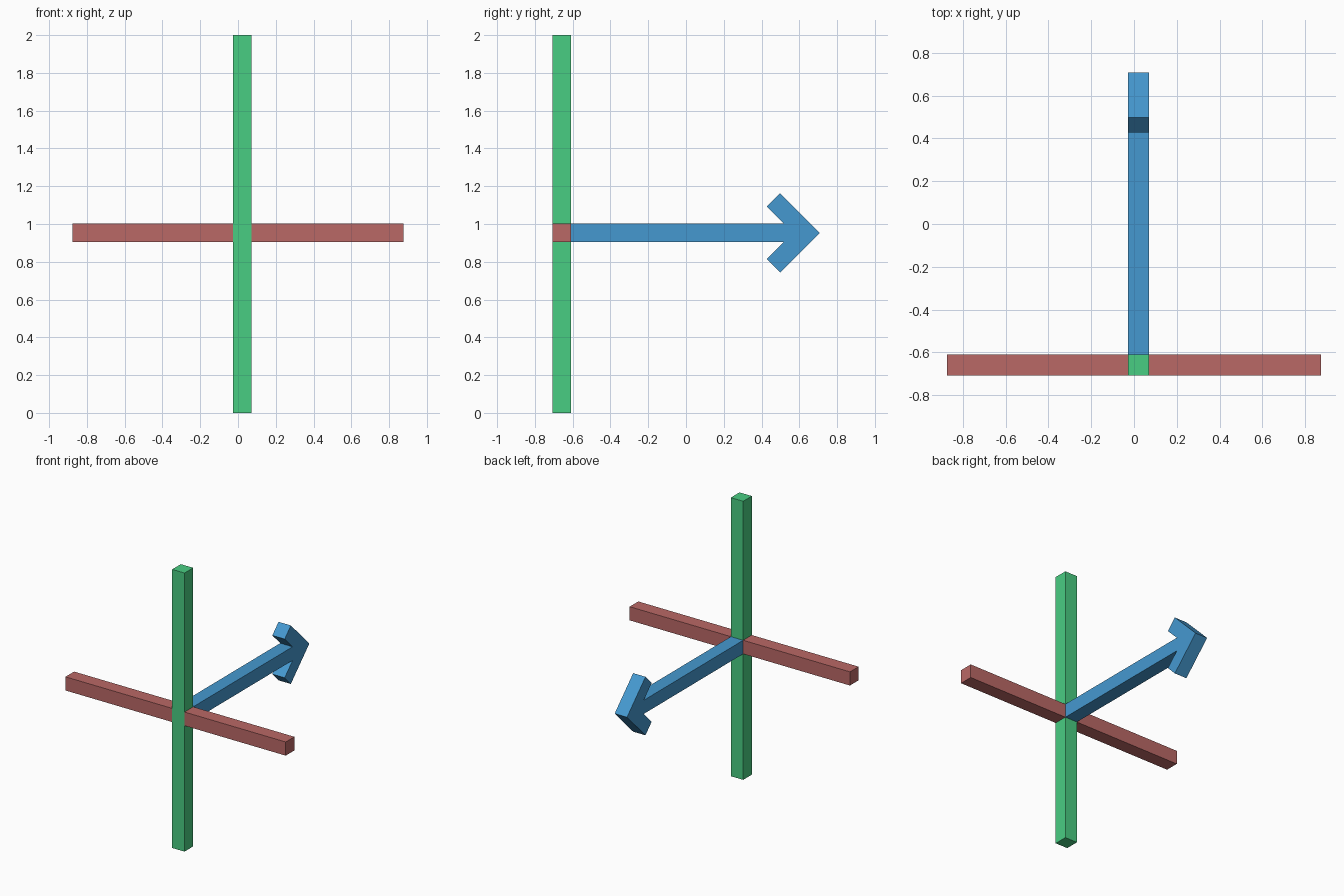
import bpy, bmesh

if "Cube" in bpy.data.objects:
    bpy.data.objects.remove(bpy.data.objects["Cube"])


def material(name, rgb):
    """Flat material from 0-255 display values, converted to linear."""
    lin = [((c / 255 + 0.055) / 1.055) ** 2.4 for c in rgb]
    m = bpy.data.materials.new(name)
    m.diffuse_color = (*lin, 1)
    m.use_nodes = True
    m.node_tree.nodes["Principled BSDF"].inputs["Base Color"].default_value = m.diffuse_color
    return m


def prism(name, profile, x0, x1, mat):
    """Extrude a (y, z) profile along x from x0 to x1."""
    bm = bmesh.new()
    face = bm.faces.new([bm.verts.new((x0, y, z)) for y, z in profile])
    ext = bmesh.ops.extrude_face_region(bm, geom=[face])
    verts = [g for g in ext["geom"] if isinstance(g, bmesh.types.BMVert)]
    bmesh.ops.translate(bm, verts=verts, vec=(x1 - x0, 0, 0))
    bmesh.ops.recalc_face_normals(bm, faces=bm.faces)
    mesh = bpy.data.meshes.new(name)
    bm.to_mesh(mesh)
    bm.free()
    mesh.materials.append(mat)
    obj = bpy.data.objects.new(name, mesh)
    bpy.context.collection.objects.link(obj)
    return obj


def rect(y0, y1, z0, z1):
    return [(y0, z0), (y1, z0), (y1, z1), (y0, z1)]


green = material("green", (73, 205, 130))
red = material("dusty red", (186, 104, 102))
blue = material("blue", (69, 153, 208))

X0, X1 = -0.027, 0.071          # bar thickness across x
Y0, Y1 = -0.708, -0.61          # bar thickness across y
Z0, Z1 = 0.904, 1.002           # bar thickness across z
ZC = (Z0 + Z1) / 2
H = (Z1 - Z0) / 2

# Upright bar
prism("vertical_bar", rect(Y0, Y1, 0, 2), X0, X1, green)

# Crossbar arms on either side of the upright
prism("left_arm", rect(Y0, Y1, Z0, Z1), -0.875, X0, red)
prism("right_arm", rect(Y0, Y1, Z0, Z1), X1, 0.875, red)

# Arrow pointing to the back: upper half outline, mirrored below
TIP = 0.708
half = [(Y1, H), (0.518, H), (0.428, 0.139), (0.498, 0.21)]
outline = [(y, ZC + d) for y, d in half] + [(TIP, ZC)]
outline += [(y, ZC - d) for y, d in reversed(half)]
prism("arrow", outline, X0, X1, blue)
